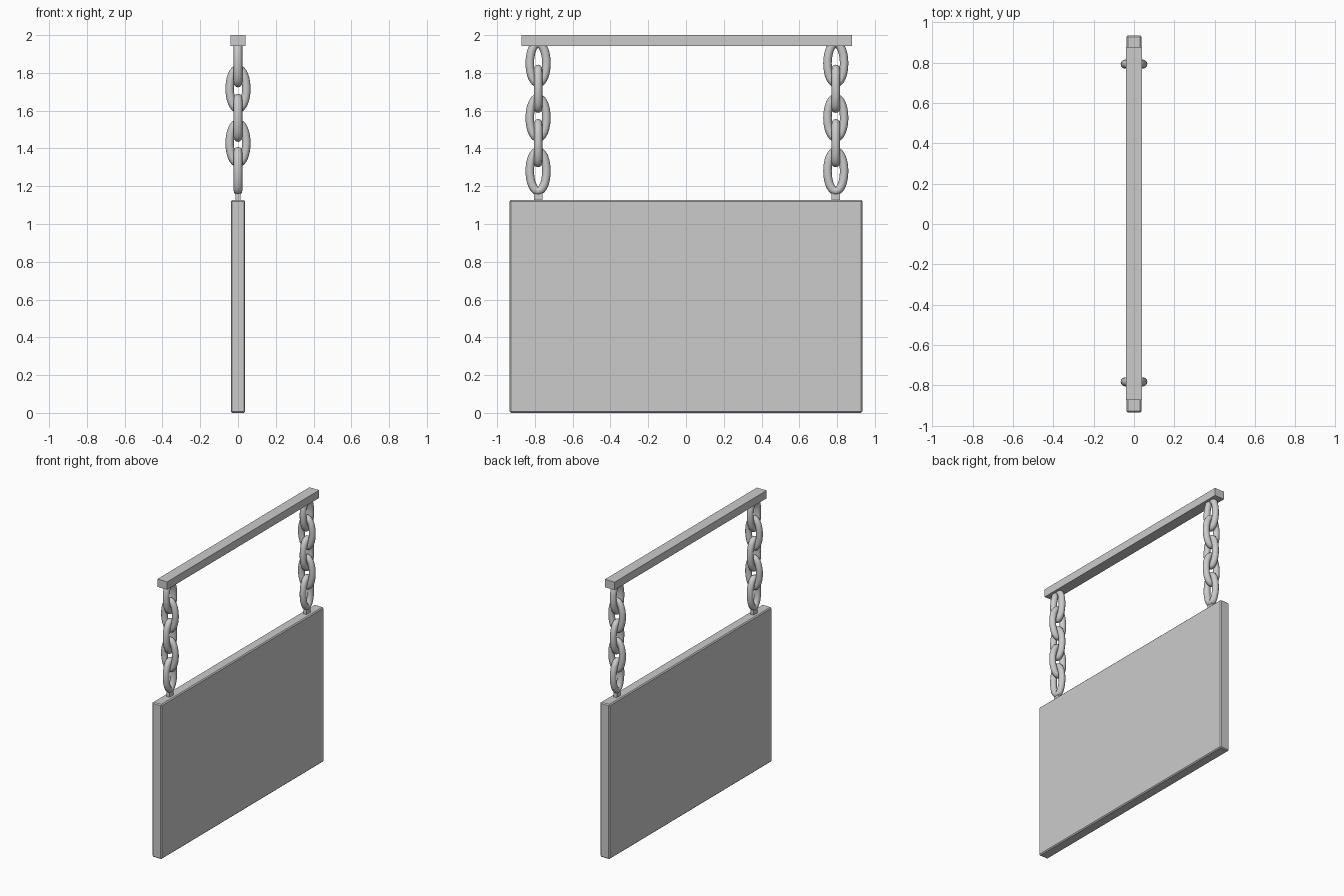
import bpy, bmesh
from math import cos, sin, tau
from mathutils import Vector

if "Cube" in bpy.data.objects:
    bpy.data.objects.remove(bpy.data.objects["Cube"])


def box(name, lo, hi, bevel=0.0):
    bm = bmesh.new()
    bmesh.ops.create_cube(bm, size=1)
    for v in bm.verts:
        v.co = Vector([(a + b) / 2 + c * (b - a) for a, b, c in zip(lo, hi, v.co)])
    if bevel:
        bmesh.ops.bevel(bm, geom=bm.edges[:], offset=bevel, segments=1, affect='EDGES')
    return finish(name, bm)


def finish(name, bm):
    bmesh.ops.recalc_face_normals(bm, faces=bm.faces[:])
    me = bpy.data.meshes.new(name)
    bm.to_mesh(me)
    bm.free()
    ob = bpy.data.objects.new(name, me)
    bpy.context.collection.objects.link(ob)
    return ob


def chain_link(name, y, z, along_x, wide=0.044, tall=0.105, r=0.0225, n=32, m=12):
    """Round wire swept around an upright ellipse."""
    bm = bmesh.new()
    rings = []
    for i in range(n):
        a = tau * i / n
        normal = Vector((cos(a) / wide, sin(a) / tall)).normalized()
        ring = []
        for j in range(m):
            b = tau * j / m
            u = wide * cos(a) + normal.x * r * cos(b)
            w = tall * sin(a) + normal.y * r * cos(b)
            d = r * sin(b)
            p = (u, y + d, z + w) if along_x else (d, y + u, z + w)
            ring.append(bm.verts.new(p))
        rings.append(ring)
    for i in range(n):
        p, q = rings[i], rings[(i + 1) % n]
        for j in range(m):
            k = (j + 1) % m
            bm.faces.new((p[j], q[j], q[k], p[k]))
    ob = finish(name, bm)
    ob.data.shade_smooth()
    return ob


# Sign board and the bar it hangs from
box("sign_board", (-0.038, -0.934, 0), (0.038, 0.934, 1.127), bevel=0.007)
box("top_bar", (-0.039, -0.872, 1.943), (0.039, 0.878, 2.0))

# Two chains of alternating links, each with a peg into the board
for side, y in (("left", -0.783), ("right", 0.793)):
    box(f"{side}_peg", (-0.013, y - 0.022, 1.10), (0.013, y + 0.022, 1.175))
    for i, z in enumerate((1.28, 1.428, 1.562, 1.716, 1.851)):
        chain_link(f"{side}_chain_link_{i + 1}", y, z, along_x=i % 2 == 1)
